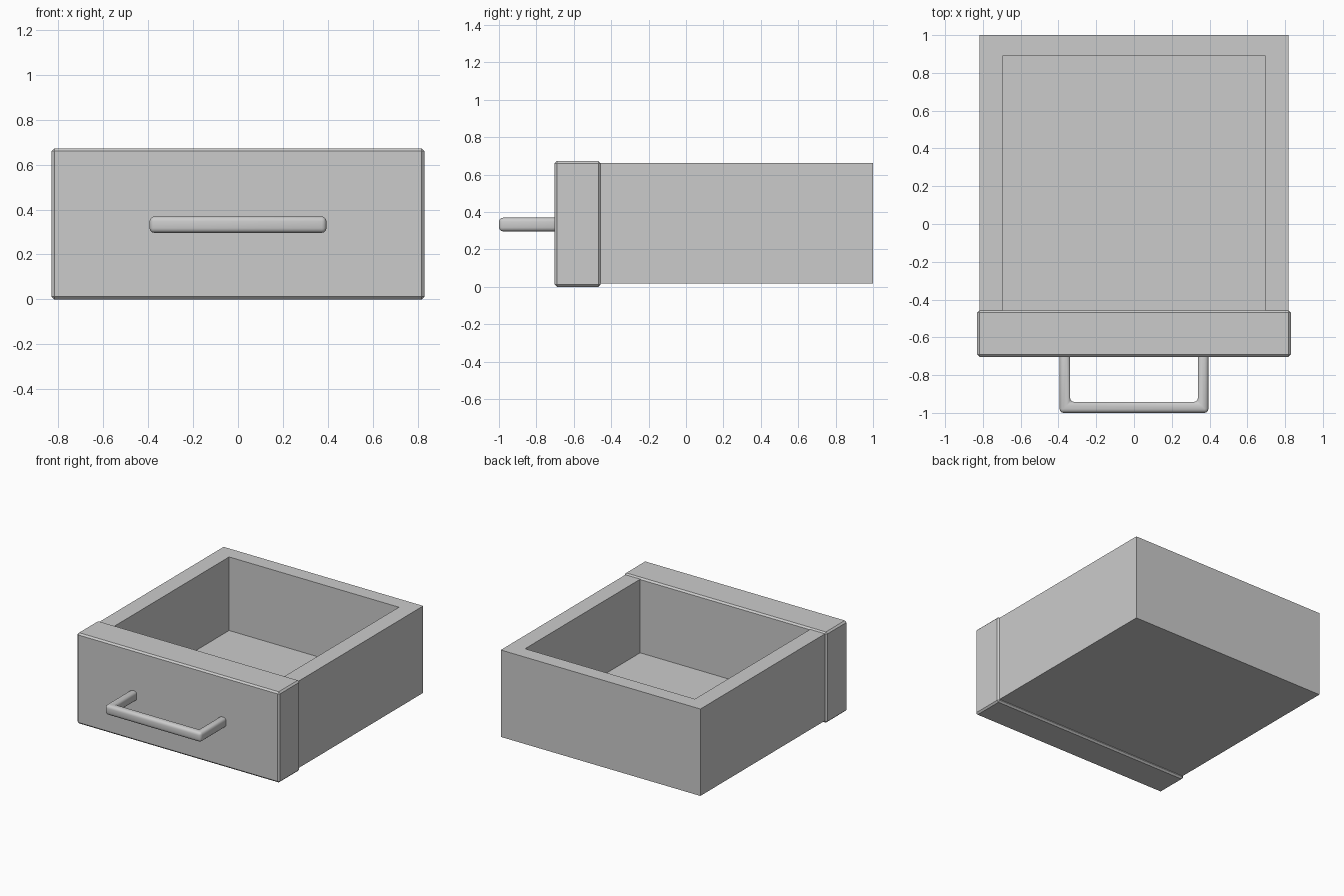
import bpy, bmesh

if "Cube" in bpy.data.objects:
    bpy.data.objects.remove(bpy.data.objects["Cube"])


def finish(name, bm):
    bmesh.ops.recalc_face_normals(bm, faces=bm.faces)
    mesh = bpy.data.meshes.new(name)
    bm.to_mesh(mesh)
    bm.free()
    obj = bpy.data.objects.new(name, mesh)
    bpy.context.collection.objects.link(obj)
    return obj


def stack(name, rings):
    """Solid from a stack of matching (outline, z) rings, capped at both ends."""
    bm = bmesh.new()
    loops = [[bm.verts.new((x, y, z)) for x, y in pts] for pts, z in rings]
    for a, b in zip(loops, loops[1:]):
        for i in range(len(a)):
            j = (i + 1) % len(a)
            bm.faces.new((a[i], a[j], b[j], b[i]))
    bm.faces.new(loops[0][::-1])
    bm.faces.new(loops[-1])
    return finish(name, bm)


def rect(hx, y0, y1):
    return [(-hx, y0), (hx, y0), (hx, y1), (-hx, y1)]


def bevel(obj, width, segments):
    mod = obj.modifiers.new("bevel", "BEVEL")
    mod.width = width
    mod.segments = segments
    mod.limit_method = 'ANGLE'


# open tray; its thin front edge is buried inside the front panel
outer, inner = rect(0.818, -0.49, 1.0), rect(0.696, -0.48, 0.89)
stack("drawer_box", [(outer, 0.018), (outer, 0.662), (inner, 0.662), (inner, 0.117)])

# front panel with chamfered edges
panel = rect(0.83, -0.703, -0.457)
bevel(stack("front_panel", [(panel, 0.0), (panel, 0.672)]), 0.012, 1)

# U-shaped pull handle with rounded edges, legs sunk into the panel
ox, ix, back, front, bar = 0.394, 0.338, -0.66, -1.0, -0.942
u = [(-ox, back), (-ox, front), (ox, front), (ox, back),
     (ix, back), (ix, bar), (-ix, bar), (-ix, back)]
handle = stack("handle", [(u, 0.296), (u, 0.369)])
bevel(handle, 0.021, 3)
for poly in handle.data.polygons:
    poly.use_smooth = True
